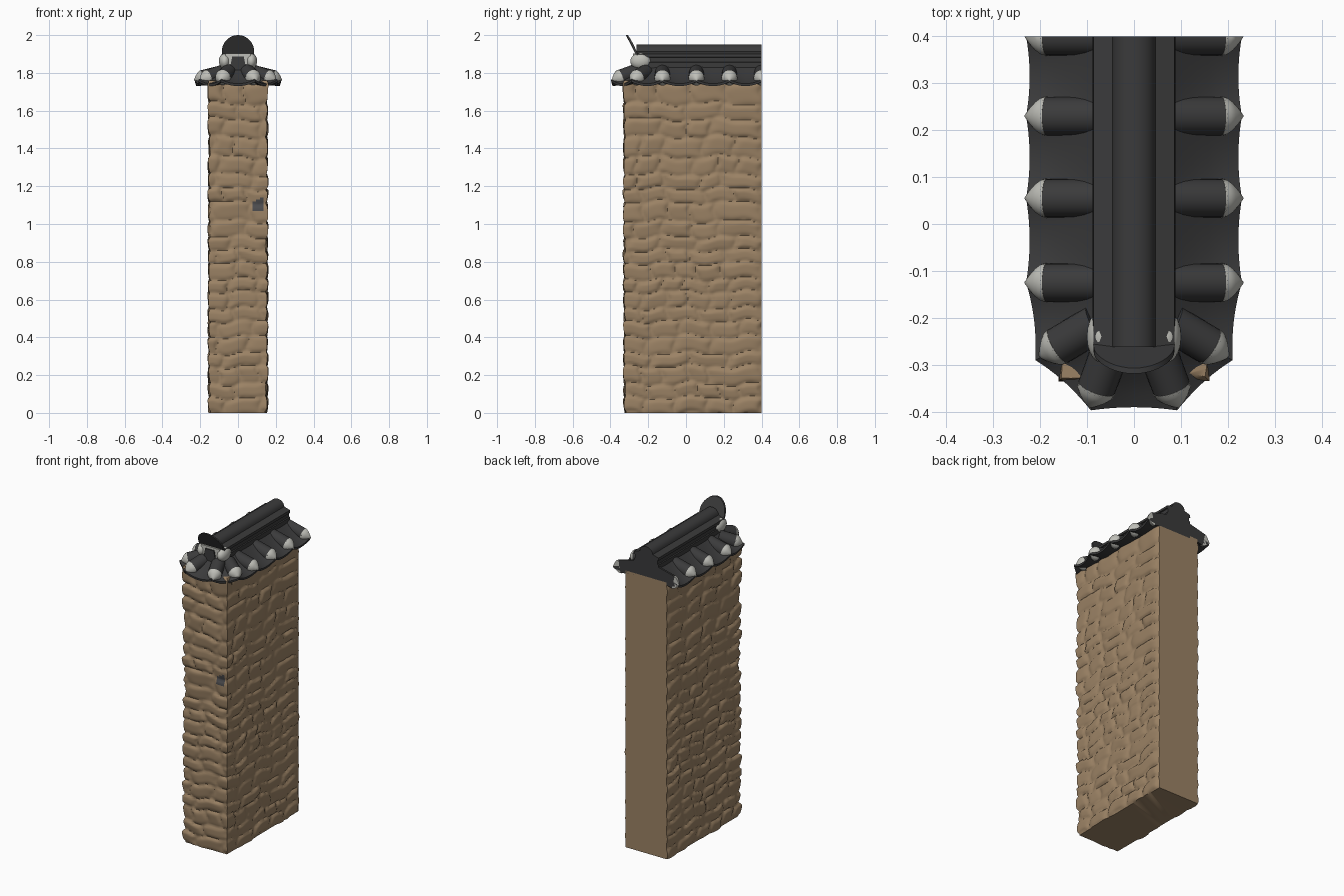
import bpy, bmesh, math, random
from mathutils import Vector

if "Cube" in bpy.data.objects:
    bpy.data.objects.remove(bpy.data.objects["Cube"])

random.seed(7)


def material(name, rgb):
    m = bpy.data.materials.new(name)
    m.diffuse_color = (*rgb, 1)
    m.use_nodes = True
    m.node_tree.nodes["Principled BSDF"].inputs["Base Color"].default_value = m.diffuse_color
    return m


STONE = material("tan stone", (0.33, 0.225, 0.13))
TILE = material("dark roof tile", (0.043, 0.043, 0.044))
PLASTER = material("pale plaster", (0.52, 0.52, 0.48))
HOLE = material("grey gap", (0.07, 0.07, 0.075))


def finish(bm, name, mats, angle=40):
    bmesh.ops.recalc_face_normals(bm, faces=bm.faces[:])
    me = bpy.data.meshes.new(name)
    bm.to_mesh(me)
    bm.free()
    for m in mats:
        me.materials.append(m)
    ob = bpy.data.objects.new(name, me)
    bpy.context.collection.objects.link(ob)
    bpy.ops.object.select_all(action='DESELECT')
    ob.select_set(True)
    bpy.context.view_layer.objects.active = ob
    bpy.ops.object.shade_smooth_by_angle(angle=math.radians(angle))
    return ob


def loft(bm, rings, closed=True):
    """Skin equal-length point rings and cap both ends."""
    vs = [[bm.verts.new(p) for p in r] for r in rings]
    n = len(vs[0])
    for a, b in zip(vs, vs[1:]):
        for i in range(n if closed else n - 1):
            j = (i + 1) % n
            bm.faces.new((a[i], a[j], b[j], b[i]))
    if closed:
        bm.faces.new(vs[0])
        bm.faces.new(vs[-1])
    return vs


# --- stone wall: courses of pillow-shaped stones on three sides ---
HX, Y0, Y1, TOP = 0.144, -0.318, 0.40, 1.76
SIDE, FRONT = Y1 - Y0, 2 * HX
TOTAL = 2 * SIDE + FRONT


def cuts(length, lo, hi):
    out = [0.0]
    while out[-1] < length - lo:
        out.append(out[-1] + random.uniform(lo, hi))
    out[-1] = length
    return out


course_z = cuts(TOP, 0.065, 0.11)
courses = []
for _ in course_z[1:]:
    xs = cuts(TOTAL, 0.10, 0.21)
    courses.append((xs, [(random.uniform(0.010, 0.016), random.uniform(-.004, .004),
                          random.uniform(-.001, .006)) for _ in xs]))


def bulge(s, z):
    zz = z + 0.010 * math.sin(s * 17 + z * 3) + 0.005 * math.sin(s * 41)
    zz = min(max(zz, 0.0), TOP - 1e-4)
    k = max(i for i in range(len(courses)) if course_z[i] <= zz)
    xs, info = courses[k]
    ss = min(max(s + 0.008 * math.sin(z * 60), 0.0), TOTAL - 1e-4)
    c = max(i for i in range(len(xs) - 1) if xs[i] <= ss)
    u = 2 * (ss - xs[c]) / (xs[c + 1] - xs[c]) - 1
    v = 2 * (zz - course_z[k]) / (course_z[k + 1] - course_z[k]) - 1
    h, tu, tv = info[c]
    return (h + tu * u + tv * v) * (1 - abs(u) ** 5) * (1 - abs(v) ** 5)


def wall_point(s):
    if s < SIDE - 1e-6:
        return -HX, Y1 - s, -1, 0
    if s < SIDE + 1e-6:
        return -HX, Y0, -1, -1
    if s < SIDE + FRONT - 1e-6:
        return -HX + s - SIDE, Y0, 0, -1
    if s < SIDE + FRONT + 1e-6:
        return HX, Y0, 1, -1
    return HX, Y0 + s - SIDE - FRONT, 1, 0


NS, NF, NZ = 72, 30, 176
stations = [SIDE * i / NS for i in range(NS)]
stations += [SIDE + FRONT * i / NF for i in range(NF)]
stations += [SIDE + FRONT + SIDE * i / NS for i in range(NS + 1)]
rings = []
for k in range(NZ + 1):
    z = TOP * k / NZ
    row = []
    for s in stations:
        x, y, nx, ny = wall_point(s)
        d = bulge(s, z)
        row.append((x + nx * d, y + ny * d, z))
    rings.append(row)
bm = bmesh.new()
vs = loft(bm, rings, closed=False)
# small grey gap between stones on the front
for f in bm.faces:
    c = f.calc_center_median()
    if c.y < -0.31 and 0.075 < c.x < 0.135 and 1.075 < c.z < 1.10 + 0.5 * (c.x - 0.05):
        f.material_index = 1
bm.faces.new(vs[0])
bm.faces.new(vs[-1])
bm.faces.new([r[0] for r in vs] + [r[-1] for r in reversed(vs)])
finish(bm, "stone_wall", [STONE, HOLE], 50)

# --- scalloped roof: (eave x, eave y, inner x, inner y) at every round tile ---
half = [(0.23, y, 0.06, y) for y in (0.40, 0.23, 0.055, -0.125)]
half += [(0.21, -0.29, 0.06, -0.21), (0.092, -0.397, 0.04, -0.25)]
nodes = half + [(-a, b, -c, d) for a, b, c, d in reversed(half)]
STEPS = 10
rings = []
for i in range((len(nodes) - 1) * STEPS + 1):
    k = min(i // STEPS, len(nodes) - 2)
    f = i / STEPS - k
    p = [a + (b - a) * f for a, b in zip(nodes[k], nodes[k + 1])]
    w = 4 * f * (1 - f)
    eave, inner = Vector(p[:2]), Vector(p[2:])
    eave = eave.lerp(inner, 0.045 * w)

    def at(t, z):
        q = eave.lerp(inner, t)
        return (q.x, q.y, z)
    ring = [at(t, 1.765 + 0.085 * t ** 1.4 - 0.022 * w * (1 - t)) for t in (1, .8, .6, .4, .2, 0)]
    ring += [at(0.01, 1.752 - 0.022 * w), at(0.4, 1.745 - 0.008 * w), at(1, 1.745)]
    rings.append(ring)
bm = bmesh.new()
loft(bm, rings)
finish(bm, "roof_pan_tiles", [TILE])

# --- round tiles with plaster tips ---
R = 0.041


def lathe(bm, start, axis, profile, n=24):
    q = axis.to_track_quat('Z', 'Y')
    loft(bm, [[start + q @ Vector((r * math.cos(2 * math.pi * j / n),
                                   r * math.sin(2 * math.pi * j / n), h))
               for j in range(n)] for h, r in profile])


tiles = [((0.07, y, 1.803), (0.19, y, 1.773)) for y in (0.40, 0.23, 0.055, -0.125)]
tiles += [((0.08, -0.212, 1.803), (0.165, -0.262, 1.774)),
          ((0.045, -0.255, 1.81), (0.081, -0.352, 1.775))]
bm_roll, bm_tip = bmesh.new(), bmesh.new()
for a, b in tiles:
    for sx in (1, -1):
        p, q = Vector((a[0] * sx, *a[1:])), Vector((b[0] * sx, *b[1:]))
        d = (q - p).normalized()
        lathe(bm_roll, p, d, [(0, R), ((q - p).length, R)])
        lathe(bm_tip, q, d, [(-0.004, R + .001), (0.008, R * .95), (0.02, R * .74),
                             (0.033, R * .4), (0.044, 0.002)])
for bm, name, mat in ((bm_roll, "round_tiles", TILE), (bm_tip, "plaster_tips", PLASTER)):
    # slice the rear tiles flush with the back of the wall
    bmesh.ops.bisect_plane(bm, geom=bm.verts[:] + bm.edges[:] + bm.faces[:],
                           plane_co=(0, 0.4, 0), plane_no=(0, 1, 0), clear_outer=True)
    bmesh.ops.holes_fill(bm, edges=[e for e in bm.edges if e.is_boundary])
    finish(bm, name, [mat])

# --- ridge: stepped sides under a half-round cap tile ---
side = [(0.086, 1.745), (0.086, 1.855), (0.080, 1.858), (0.080, 1.882), (0.088, 1.884),
        (0.086, 1.900), (0.046, 1.912)]
arc = [(0.045 * math.cos(math.pi * i / 12), 1.912 + 0.038 * math.sin(math.pi * i / 12))
       for i in range(1, 12)]
outline = side + arc + [(-x, z) for x, z in reversed(side)]
bm = bmesh.new()
loft(bm, [[(x, y, z) for x, z in outline] for y in (-0.262, 0.40)])
finish(bm, "ridge", [TILE], 30)

# --- leaning half-round end tile ---
arch = [(0.086 * math.cos(math.pi * i / 20), 0.012 + 0.088 * math.sin(math.pi * i / 20))
        for i in range(21)]
arch = [(0.086, 0)] + arch + [(-0.086, 0)]
bm = bmesh.new()
loft(bm, [[(x, -0.268 - 0.40 * h + dy - 1.5 * (0.0074 - x * x), 1.90 + h) for x, h in arch]
          for dy in (0.0, 0.012)])
finish(bm, "ridge_end_tile", [TILE])

# --- plaster packing and dark stub below the end tile ---
bm = bmesh.new()
for sx in (1, -1):
    res = bmesh.ops.create_uvsphere(bm, u_segments=20, v_segments=12, radius=1)
    for v in res["verts"]:
        v.co = (0.070 * sx + v.co.x * 0.031, -0.240 + v.co.y * 0.055, 1.862 + v.co.z * 0.043)
res = bmesh.ops.create_cube(bm, size=1)
for v in res["verts"]:
    v.co = (v.co.x * 0.13, -0.262 + v.co.y * 0.035, 1.857 + v.co.z * 0.09)
finish(bm, "plaster_packing", [PLASTER])

stub = [(-0.048, 1.80), (0.048, 1.80), (0.030, 1.888), (-0.030, 1.888)]
bm = bmesh.new()
loft(bm, [[(x, y, z) for x, z in stub] for y in (-0.287, -0.25)])
finish(bm, "ridge_front_stub", [TILE])
